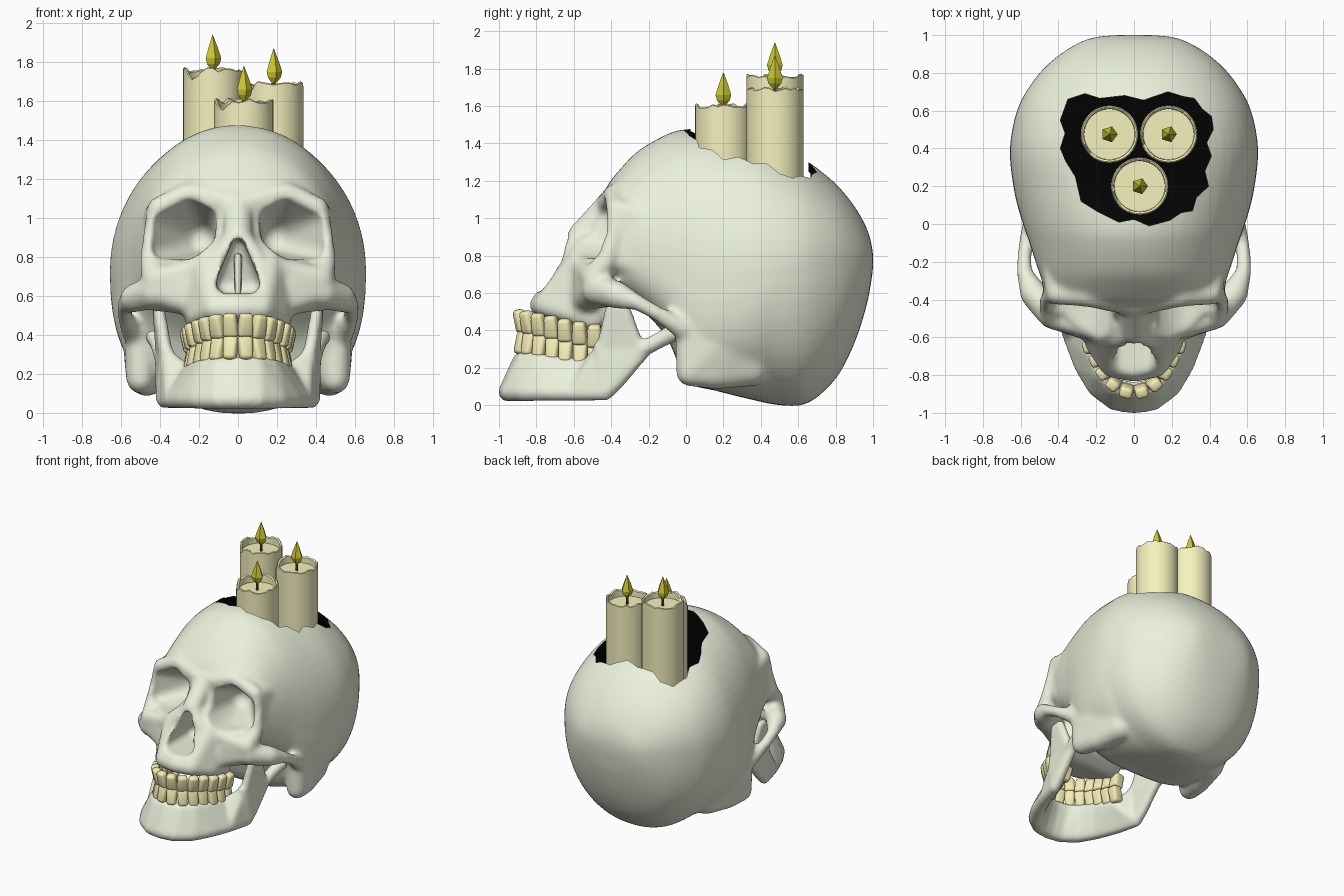
import bpy, bmesh, random
from math import sin, cos, pi, atan2, copysign
from mathutils import Matrix

if "Cube" in bpy.data.objects:
    bpy.data.objects.remove(bpy.data.objects["Cube"])

random.seed(4)


def material(name, rgb):
    m = bpy.data.materials.new(name)
    m.diffuse_color = (*rgb, 1)
    m.use_nodes = True
    m.node_tree.nodes["Principled BSDF"].inputs["Base Color"].default_value = m.diffuse_color
    return m


BONE = material("bone", (.83, .88, .72))
BLACK = material("hollow", (.001, .001, .001))
TOOTH = material("enamel", (.92, .85, .46))
WAX = material("wax", (.92, .89, .52))
WICK = material("wick", (.16, .05, .02))
FIRE = material("flame", (.6, .57, .03))


def finish(name, bm, mats, index=0):
    bmesh.ops.recalc_face_normals(bm, faces=bm.faces)
    me = bpy.data.meshes.new(name)
    for f in bm.faces:
        f.material_index = index
    bm.to_mesh(me)
    bm.free()
    ob = bpy.data.objects.new(name, me)
    bpy.context.collection.objects.link(ob)
    for m in mats:
        me.materials.append(m)
    return ob


def apply(ob, kind, **settings):
    m = ob.modifiers.new(kind, kind)
    for k, v in settings.items():
        setattr(m, k, v)
    bpy.context.view_layer.objects.active = ob
    bpy.ops.object.modifier_apply(modifier=m.name)


def cut(ob, cutter):
    apply(ob, 'BOOLEAN', object=cutter, operation='DIFFERENCE', solver='EXACT')
    bpy.data.objects.remove(cutter)


def smooth(ob, angle=40):
    bpy.ops.object.select_all(action='DESELECT')
    ob.select_set(True)
    bpy.context.view_layer.objects.active = ob
    bpy.ops.object.shade_smooth_by_angle(angle=angle * pi / 180)


def flip(nodes):
    return [(-n[0], *n[1:]) for n in nodes]


def hull(bm, nodes):
    """Convex hull round a set of balls (x, y, z, radius)."""
    vs = []
    for x, y, z, r in nodes:
        for i in range(9):
            t = pi * i / 8
            for j in range(12 if 0 < i < 8 else 1):
                a = 2 * pi * j / 12
                vs.append(bm.verts.new((x + r * sin(t) * cos(a), y + r * sin(t) * sin(a), z + r * cos(t))))
    res = bmesh.ops.convex_hull(bm, input=vs)
    bad = {g for key in ("geom_interior", "geom_unused") for g in res[key] if isinstance(g, bmesh.types.BMVert)}
    bmesh.ops.delete(bm, geom=list(bad), context='VERTS')


def pair(bm, nodes):
    hull(bm, nodes)
    hull(bm, flip(nodes))


def chain(bm, nodes):
    for a, b in zip(nodes, nodes[1:]):
        pair(bm, [a, b])


# cranium sections: y, top z, bottom z, half width, z of widest point
SECTIONS = [(-.46, 1.08, .75, .35, .92), (-.42, 1.175, .66, .42, .92), (-.35, 1.265, .58, .465, .88),
            (-.25, 1.365, .52, .505, .84), (-.1, 1.45, .36, .553, .78), (0, 1.476, .13, .588, .74),
            (.15, 1.475, .08, .63, .7), (.35, 1.445, .03, .657, .72), (.5, 1.39, .0, .645, .74),
            (.65, 1.305, .01, .6, .76), (.8, 1.185, .14, .5, .77), (.9, 1.065, .33, .39, .77),
            (.965, .95, .53, .28, .77), (.99, .87, .66, .2, .78), (1.0, .81, .73, .1, .78)]


def loft_cranium(bm, inset=0):
    pts = []
    for i in range(len(SECTIONS) - 1):
        p0, p1, p2, p3 = (SECTIONS[max(0, min(len(SECTIONS) - 1, i + k))] for k in (-1, 0, 1, 2))
        for t in (0, .33, .67):
            pts.append([.5 * (2 * b + (c - a) * t + (2 * a - 5 * b + 4 * c - d) * t * t
                              + (3 * b - a - 3 * c + d) * t ** 3) for a, b, c, d in zip(p0, p1, p2, p3)])
    pts.append(list(SECTIONS[-1]))
    if inset:  # hollow version: thin walls, floor just below the widest point
        pts = [(y, t - inset, c - .1, w - inset, c) for y, t, b, w, c in pts if -.06 < y < .92]
    rings = []
    for y, top, bot, w, cz in pts:
        ring = []
        low = 3.2 - 1.0 * max(0, min(1, (y - .1) / .35))   # boxy at the ears, round at the back
        for j in range(56):
            c, s = cos(2 * pi * j / 56), sin(2 * pi * j / 56)
            e = 2 / 2.05 if s > 0 else 2 / low
            h = top - cz if s > 0 else cz - bot
            ring.append(bm.verts.new((w * copysign(abs(c) ** e, c), y, cz + h * copysign(abs(s) ** e, s))))
        rings.append(ring)
    for a, b in zip(rings, rings[1:]):
        for j in range(56):
            bm.faces.new((a[j], a[j - 1], b[j - 1], b[j]))
    bm.faces.new(rings[0])
    bm.faces.new(rings[-1])


# skull: cranium plus face bones, fused
bm = bmesh.new()
loft_cranium(bm)
core = [(.38, -.35, 1.02, .06), (.39, -.37, .8, .06), (.25, -.5, .77, .06), (.25, -.35, 1.1, .06), (.14, -.02, .8, .2)]
hull(bm, core + flip(core))
pair(bm, [(.41, -.35, 1.04, .06), (.42, -.36, .78, .06), (.42, -.1, .98, .08), (.42, -.1, .7, .1)])   # temple
maxilla = [(.15, -.5, .8, .11), (.12, -.755, .535, .06), (.205, -.63, .5, .058), (.21, -.5, .46, .062),
           (.17, -.42, .5, .06)]
hull(bm, maxilla + flip(maxilla) + [(0, -.785, .535, .055)])
hull(bm, [(0, -.41, 1.06, .08), (0, -.565, .9, .075)])                       # nasal bridge
hull(bm, [(0, -.68, .58, .05), (0, -.765, .6, .02)])                        # nasal spine
chain(bm, [(0, -.565, .9, .07), (.09, -.61, .8, .05), (.13, -.64, .66, .05), (.13, -.71, .56, .06)])
chain(bm, [(0, -.41, 1.06, .08), (.25, -.38, 1.125, .06), (.405, -.37, 1.05, .06), (.445, -.385, .92, .043),
           (.45, -.42, .78, .055), (.42, -.49, .68, .075), (.27, -.54, .72, .06), (.12, -.59, .76, .06)])
pair(bm, [(.43, -.475, .635, .08), (.27, -.535, .68, .07), (.24, -.56, .56, .06), (.42, -.43, .58, .06)])
chain(bm, [(.43, -.475, .62, .085), (.53, -.37, .59, .075), (.58, -.26, .55, .043), (.58, -.15, .49, .04),
           (.54, -.02, .41, .058)])
pair(bm, [(.47, .12, .48, .11), (.5, .02, .175, .075), (.47, .16, .17, .085), (.5, .02, .4, .08),
          (.42, .35, .2, .1), (.5, .3, .45, .1)])                           # mastoid, blended backwards
skull = finish("skull", bm, [BONE, BLACK])
apply(skull, 'REMESH', mode='VOXEL', voxel_size=.016)

# eye sockets and nose opening
bm = bmesh.new()
rim = [(.385, .845), (.27, .84), (.17, .93), (.165, 1.0), (.25, 1.045), (.385, .98)]
pair(bm, [(x, y, z, .055) for x, z in rim for y in (-.85, -.44)] + [(.2, -.25, .9, .08)])
nose = [(.062, y, .662, .05) for y in (-.9, -.47)]
hull(bm, nose + flip(nose) + [(0, -.9, .885, .03), (0, -.5, .86, .03)])
cut(skull, finish("socket_cutter", bm, [BONE, BLACK]))
apply(skull, 'REMESH', mode='VOXEL', voxel_size=.015)
apply(skull, 'SMOOTH', factor=.5, iterations=8)

# hollow inside and jagged opening in the crown
bm = bmesh.new()
loft_cranium(bm, .05)
cut(skull, finish("hollow_cutter", bm, [BONE, BLACK], 1))
bm = bmesh.new()
jag = [(-.35, .66), (-.26, .69), (-.18, .665), (-.05, .68), (.05, .655), (.18, .7), (.26, .675), (.32, .665), (.36, .61),
       (.41, .57), (.42, .5), (.385, .43), (.41, .36), (.375, .28), (.395, .2), (.33, .14), (.31, .07), (.25, .06),
       (.19, .02), (.08, -.01), (0, .025), (-.08, .01), (-.2, .07), (-.28, .12), (-.31, .25), (-.36, .33),
       (-.39, .4), (-.365, .48), (-.39, .55)]
lid = bm.faces.new([bm.verts.new((x, y, .9)) for x, y in jag])
up = bmesh.ops.extrude_face_region(bm, geom=[lid])["geom"]
bmesh.ops.translate(bm, vec=(0, 0, .8), verts=[v for v in up if isinstance(v, bmesh.types.BMVert)])
if not any(len(f.verts) == len(jag) and f.calc_center_median().z < 1 for f in bm.faces):
    bm.faces.new([v for v in bm.verts if v.co.z < 1])
cut(skull, finish("crown_cutter", bm, [BONE, BLACK], 1))
smooth(skull, 45)

# septum deep inside the nose
bm = bmesh.new()
hull(bm, [(0, -.46, .8, .02), (0, -.46, .64, .02), (0, -.5, .8, .015), (0, -.53, .62, .015)])
smooth(finish("septum", bm, [BONE]))

# lower jaw: U-shaped body, rami, coronoid and condyle
bm = bmesh.new()
body = [((0, -.955, .07, .05), (0, -.88, .245, .045)), ((.1, -.94, .07, .05), (.1, -.862, .24, .045)),
        ((.2, -.865, .07, .05), (.17, -.79, .235, .045)), ((.275, -.74, .07, .048), (.215, -.69, .22, .045)),
        ((.335, -.59, .067, .045), (.26, -.53, .2, .045)), ((.38, -.43, .067, .042), (.355, -.46, .28, .04))]
for a, b in zip(body, body[1:]):
    pair(bm, [*a, *b])
pair(bm, [(.38, -.43, .067, .042), (.385, -.36, .13, .038), (.365, -.46, .31, .038), (.39, -.225, .29, .038)])
pair(bm, [(.37, -.445, .31, .035), (.39, -.26, .32, .035), (.405, -.4, .53, .03), (.41, -.33, .53, .03)])
chain(bm, [(.39, -.25, .29, .042), (.41, -.12, .36, .045), (.43, -.04, .4, .05)])
jaw = finish("lower_jaw", bm, [BONE])
apply(jaw, 'REMESH', mode='VOXEL', voxel_size=.014)
apply(jaw, 'SMOOTH', factor=.5, iterations=8)
smooth(jaw)


# teeth spaced evenly along an elliptical arch, bite line falling to the back
def teeth(name, a, b, side, count=14):
    bm = bmesh.new()
    path = [(a * cos(pi * i / 600), -.45 - b * sin(pi * i / 600)) for i in range(601)]
    run = [0]
    for p, q in zip(path, path[1:]):
        run.append(run[-1] + ((p[0] - q[0]) ** 2 + (p[1] - q[1]) ** 2) ** .5)
    step = run[-1] / count
    for k in range(count):
        i = min(range(1, 600), key=lambda n: abs(run[n] - (k + .5) * step))
        x, y = path[i]
        ang = atan2(path[i + 1][1] - path[i - 1][1], path[i + 1][0] - path[i - 1][0])
        molar = 1.35 if abs(k - (count - 1) / 2) > 3.6 else 1
        t = bmesh.ops.create_cube(bm, size=1)["verts"]
        for v in t:  # crowns taper toward the gum
            if v.co.z * side > 0:
                v.co.x *= .82
        z = .4 - .2 * (y + .92) + side * .058
        m = (Matrix.Translation((x, y, z)) @ Matrix.Rotation(ang, 4, 'Z') @ Matrix.Rotation(-side * .22, 4, 'X')
             @ Matrix.Diagonal((step * 1.04, .06 * molar, .124, 1)))
        bmesh.ops.transform(bm, matrix=m, verts=t)
        edges = list({e for v in t for e in v.link_edges})
        bmesh.ops.bevel(bm, geom=edges, offset=.02, segments=3, profile=.5, affect='EDGES')
    smooth(finish(name, bm, [TOOTH]), 60)


teeth("upper_teeth", .25, .44, 1)
teeth("lower_teeth", .237, .435, -1)


def lathe(name, profile, sides, mat, x, y, wave=None):
    """Turned solid; rows flagged 1 follow the wavy rim."""
    bm = bmesh.new()
    rows = [[bm.verts.new((x + r * cos(2 * pi * j / sides), y + r * sin(2 * pi * j / sides),
                           z + (wave[j] if f else 0))) for j in range(sides)] for r, z, f in profile]
    for a, b in zip(rows, rows[1:]):
        for j in range(sides):
            bm.faces.new((a[j - 1], a[j], b[j], b[j - 1]))
    bm.faces.new(rows[0])
    bm.faces.new(rows[-1])
    return finish(name, bm, [mat])


# candles with melted rims, wicks and faceted flames
for n, (x, y, top) in enumerate([(-.13, .475, 1.76), (.183, .475, 1.69), (.03, .2, 1.6)], 1):
    wave = [random.uniform(-.012, .012) for _ in range(32)]
    dip = random.randrange(32)
    for k, d in enumerate((.02, .045, .04, .015)):
        wave[(dip + k) % 32] -= d
    c = lathe(f"candle_{n}", [(.152, .66, 0), (.152, top - .08, 0), (.152, top - .002, 1), (.146, top + .003, 1),
                              (.136, top - .004, 1), (.134, top - .05, 0)], 32, WAX, x, y, wave)
    smooth(c, 35)
    lathe(f"wick_{n}", [(.01, top - .055, 0), (.01, top + .03, 0)], 6, WICK, x, y)
    lathe(f"flame_{n}", [(.008, top - .002, 0), (.036, top + .03, 0), (.044, top + .06, 0), (.026, top + .115, 0),
                         (.001, top + .18, 0)], 5, FIRE, x, y)
